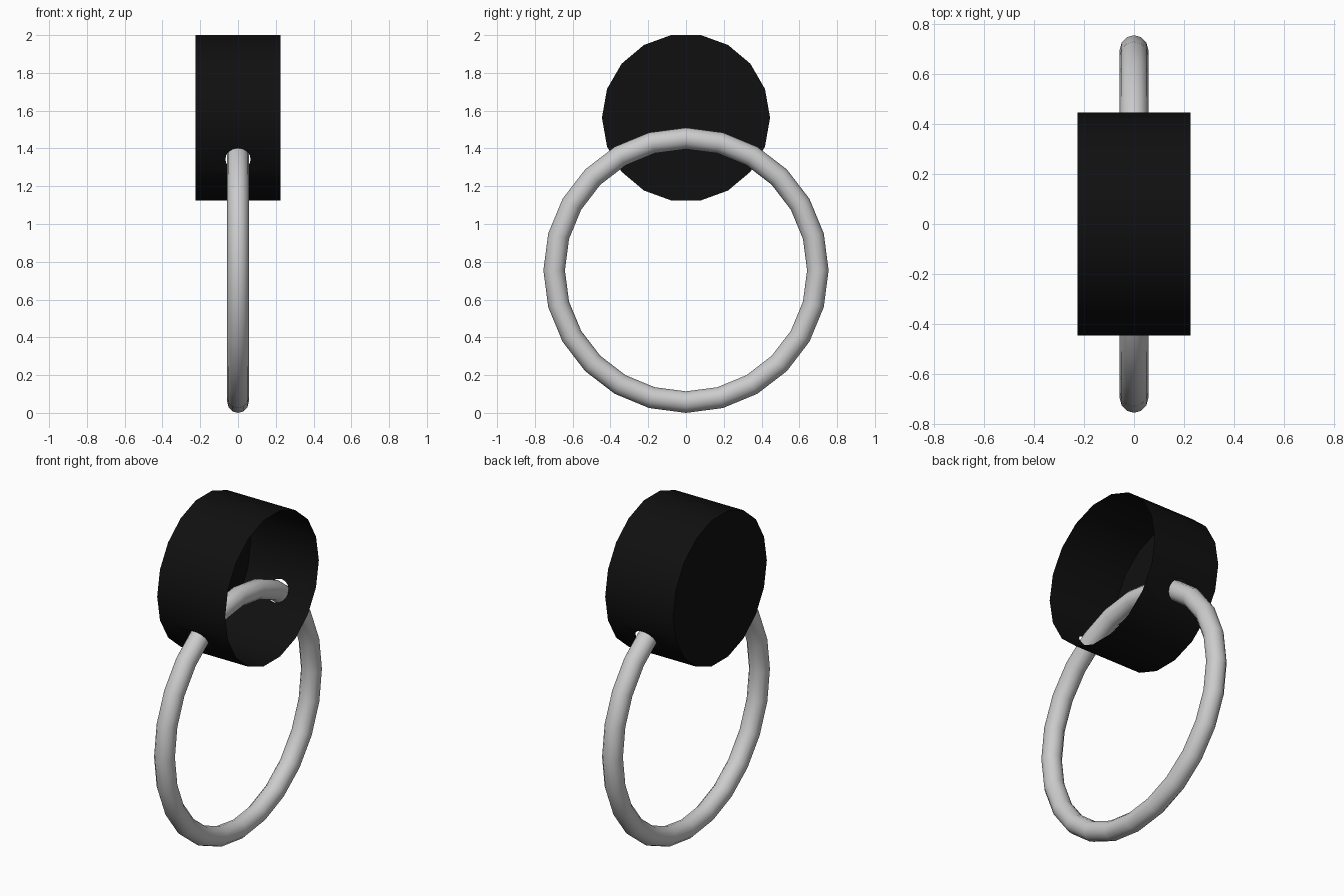
import bpy, bmesh
from math import sin, cos, radians, tau
from mathutils import Vector

if "Cube" in bpy.data.objects:
    bpy.data.objects.remove(bpy.data.objects["Cube"])

SIDES, RADIUS, HALF_W, CZ = 18, 0.445, 0.226, 1.5625
HOLE_R, HOLE_SEGS = 0.067, 16


def paint(obj, name, rgba):
    mat = bpy.data.materials.new(name)
    mat.diffuse_color = rgba
    mat.use_nodes = True
    mat.node_tree.nodes["Principled BSDF"].inputs["Base Color"].default_value = mat.diffuse_color
    obj.data.materials.append(mat)


def smooth(obj, angle):
    bpy.ops.object.select_all(action='DESELECT')
    bpy.context.view_layer.objects.active = obj
    obj.select_set(True)
    bpy.ops.object.shade_smooth_by_angle(angle=radians(angle))


# Cup: thin drum lying along x, open on +x, with a round hole in two side panels
bm = bmesh.new()


def rim(x):
    return [bm.verts.new((x, RADIUS * cos(tau * i / SIDES), CZ + RADIUS * sin(tau * i / SIDES)))
            for i in range(SIDES)]


back, front = rim(-HALF_W), rim(HALF_W)
bm.faces.new(back)
holed = []
for i in range(SIDES):
    j = (i + 1) % SIDES
    quad = [back[i], front[i], front[j], back[j]]
    if i in (10, 16):
        holed.append(quad)
    else:
        bm.faces.new(quad)

# Panels pierced by the ring
for quad in holed:
    mid = sum((v.co for v in quad), Vector()) / 4
    across = (quad[3].co - quad[0].co).normalized()
    circle = [bm.verts.new(mid + HOLE_R * (Vector((1, 0, 0)) * cos(tau * k / HOLE_SEGS)
                                           + across * sin(tau * k / HOLE_SEGS)))
              for k in range(HOLE_SEGS)]
    edges = []
    for loop in (quad, circle):
        for a, b in zip(loop, loop[1:] + loop[:1]):
            edges.append(bm.edges.get((a, b)) or bm.edges.new((a, b)))
    normal = Vector((0, mid.y, mid.z - CZ)).normalized()
    bmesh.ops.triangle_fill(bm, edges=edges, use_beauty=True, normal=normal)

bmesh.ops.recalc_face_normals(bm, faces=bm.faces[:])
mesh = bpy.data.meshes.new("cup")
bm.to_mesh(mesh)
bm.free()
cup = bpy.data.objects.new("cup", mesh)
bpy.context.collection.objects.link(cup)
paint(cup, "black", (0.005, 0.005, 0.005, 1))
smooth(cup, 30)

# Ring threaded through the cup
bpy.ops.mesh.primitive_torus_add(major_radius=0.698, minor_radius=0.057,
                                 major_segments=24, minor_segments=12,
                                 location=(0, 0, 0.755), rotation=(0, radians(90), 0))
ring = bpy.context.object
ring.name = "ring"
smooth(ring, 40)
